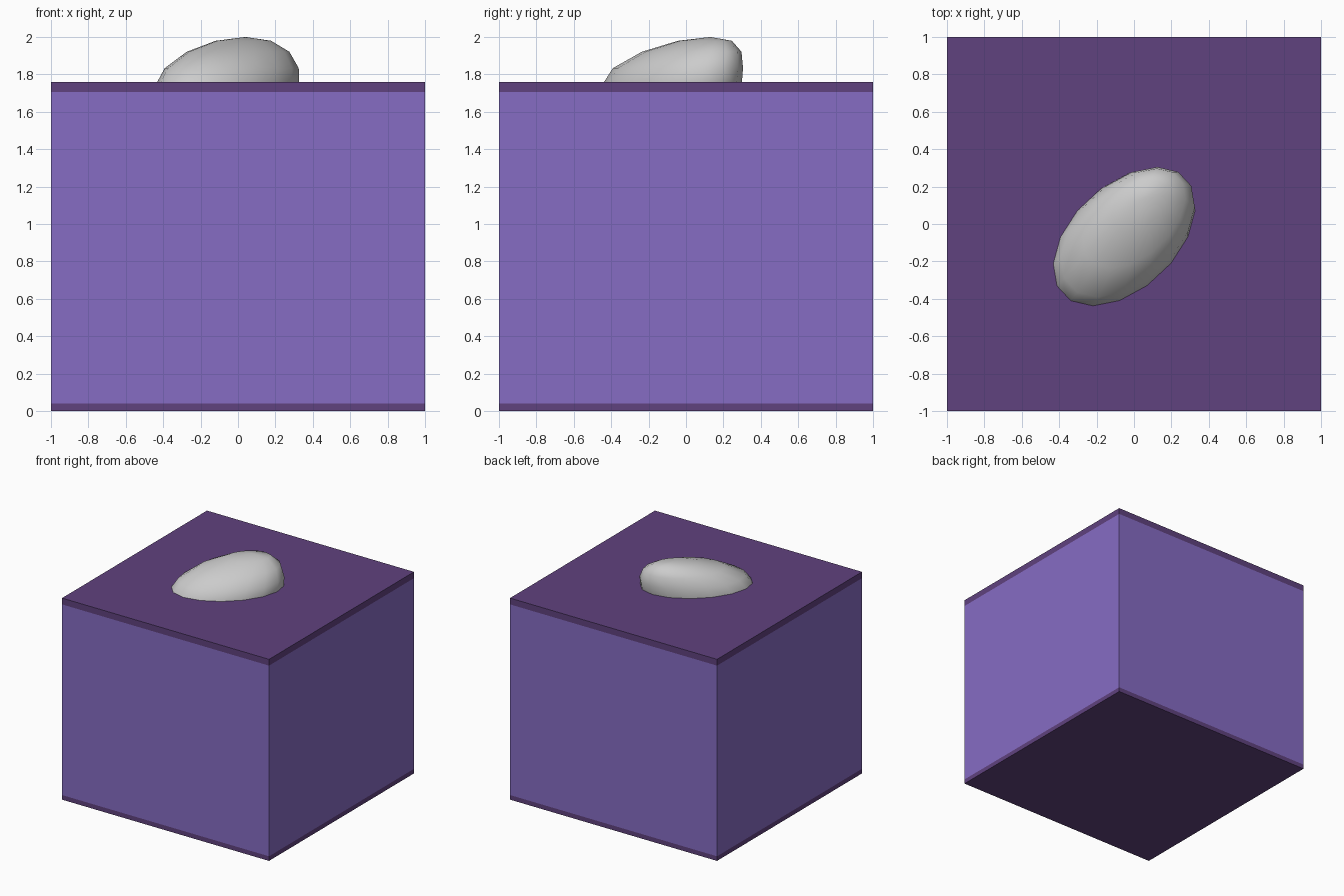
import bpy, bmesh
from math import radians, cos, sin

if "Cube" in bpy.data.objects:
    bpy.data.objects.remove(bpy.data.objects["Cube"])


def material(name, rgb):
    m = bpy.data.materials.new(name)
    m.diffuse_color = (*rgb, 1)
    m.use_nodes = True
    m.node_tree.nodes["Principled BSDF"].inputs["Base Color"].default_value = m.diffuse_color
    return m


def finish(bm, name, mat=None):
    mesh = bpy.data.meshes.new(name)
    bm.to_mesh(mesh)
    bm.free()
    obj = bpy.data.objects.new(name, mesh)
    bpy.context.collection.objects.link(obj)
    if mat:
        mesh.materials.append(mat)
    return obj


def slab(name, z0, z1, mat, floor, lid):
    """2 x 2 slab; hidden joint faces are left out."""
    bm = bmesh.new()
    bmesh.ops.create_cube(bm, size=2)
    for v in bm.verts:
        v.co.z = z1 if v.co.z > 0 else z0
    bm.normal_update()
    hidden = [f for f in bm.faces
              if (f.normal.z > 0.5 and not lid) or (f.normal.z < -0.5 and not floor)]
    bmesh.ops.delete(bm, geom=hidden, context='FACES')
    return finish(bm, name, mat)


violet = material("violet", (0.24, 0.15, 0.55))
plum = material("plum", (0.117, 0.054, 0.209))

# Block: light walls between two flush dark bands
slab("bottom_band", 0, 0.04, plum, True, False)
slab("block_walls", 0.04, 1.705, violet, False, False)
slab("top_band", 1.705, 1.76, plum, False, True)

# Pebble: leaning oval, half sunk into the top
bm = bmesh.new()
bmesh.ops.create_uvsphere(bm, u_segments=16, v_segments=8, radius=1)
turn, half_step = radians(43), radians(11.25)
for v in bm.verts:
    x, y, t = v.co
    a = 0.46 * (x * cos(half_step) - y * sin(half_step))
    b = 0.285 * (x * sin(half_step) + y * cos(half_step))
    lean_x = -0.06 + 0.05 * t + 0.05 * t * abs(t)
    lean_y = -0.08 + 0.026 * t + 0.184 * t * abs(t)
    v.co = (a * cos(turn) - b * sin(turn) + lean_x,
            a * sin(turn) + b * cos(turn) + lean_y,
            1.73 + 0.27 * t)
for f in bm.faces:
    f.smooth = True
finish(bm, "pebble")
